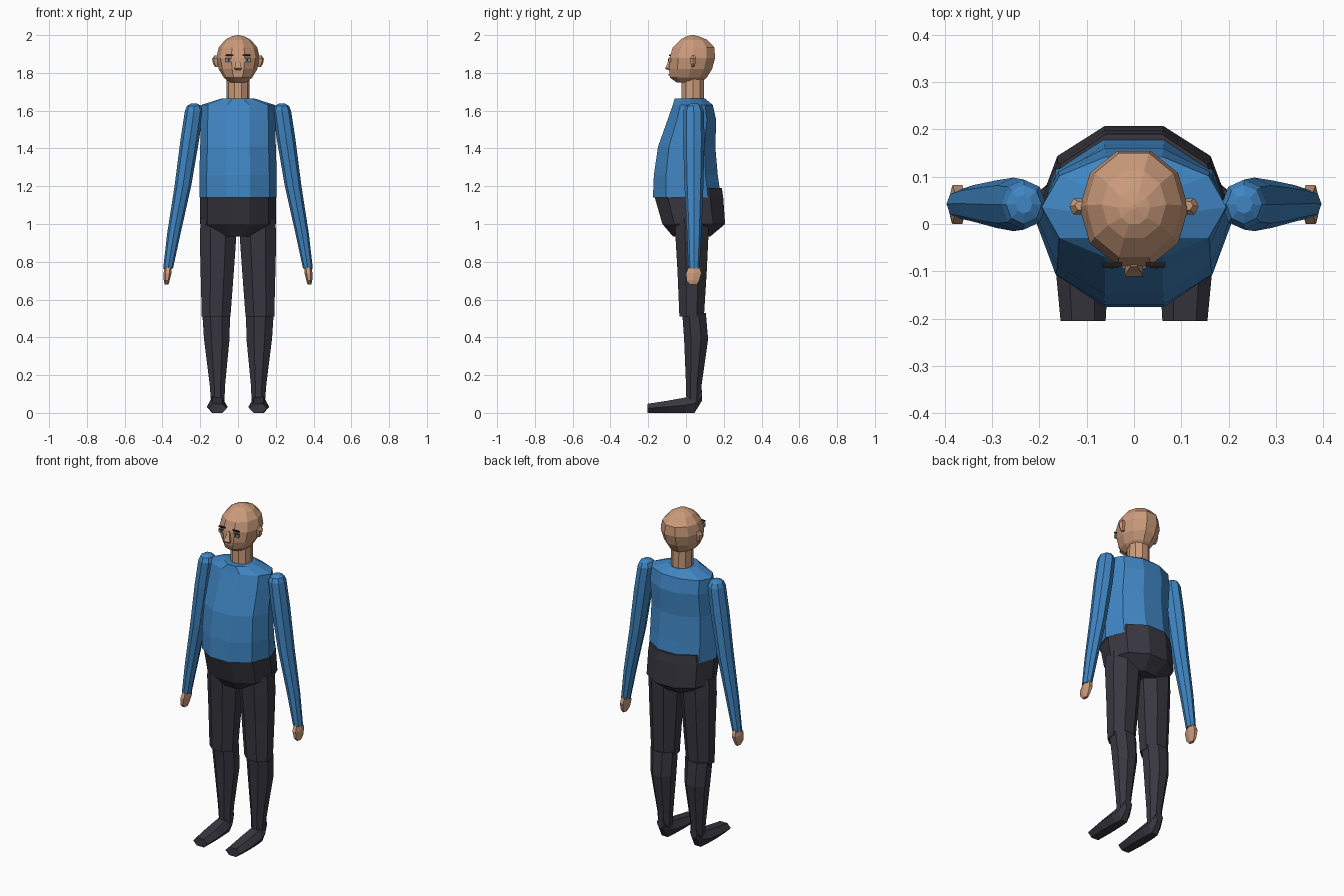
import bpy, bmesh, math


def material(name, rgb):
    m = bpy.data.materials.new(name)
    m.diffuse_color = (*rgb, 1)
    return m


SKIN = material("skin", (0.60, 0.33, 0.20))
SHIRT = material("blue shirt", (0.050, 0.235, 0.54))
PANTS = material("dark trousers", (0.040, 0.038, 0.052))
DARK = material("brow dark", (0.015, 0.012, 0.012))
IRIS = material("eye grey blue", (0.16, 0.24, 0.32))


def finish(bm, name, mat, mirror):
    bmesh.ops.recalc_face_normals(bm, faces=bm.faces)
    me = bpy.data.meshes.new(name)
    bm.to_mesh(me)
    bm.free()
    me.materials.append(mat)
    ob = bpy.data.objects.new(name, me)
    bpy.context.collection.objects.link(ob)
    if mirror:
        ob.modifiers.new("mirror", 'MIRROR')
    return ob


def loft(name, mat, sections, n, axis="z", half=False, mirror=False):
    """Skin n-sided rings. Section: position on axis, x min, x max, other min, other max."""
    angles = [2 * math.pi * (i + 0.5 * half) / n for i in range(n)]
    unit = [(math.cos(a), math.sin(a)) for a in angles]
    mu, mv = max(u for u, v in unit), max(v for u, v in unit)
    bm = bmesh.new()
    rings = []
    for t, x0, x1, b0, b1 in sections:
        ring = []
        for u, v in unit:
            x = (x0 + x1) / 2 + u / mu * (x1 - x0) / 2
            b = (b0 + b1) / 2 + v / mv * (b1 - b0) / 2
            ring.append(bm.verts.new((x, b, t) if axis == "z" else (x, t, b)))
        rings.append(ring)
    for lo, hi in zip(rings, rings[1:]):
        for i in range(n):
            j = (i + 1) % n
            bm.faces.new((lo[i], lo[j], hi[j], hi[i]))
    bm.faces.new(rings[0])
    bm.faces.new(rings[-1])
    return finish(bm, name, mat, mirror)


def plate(name, mat, x0, x1, y0, y1, z0, z1, mirror=True):
    bm = bmesh.new()
    bmesh.ops.create_cube(bm, size=1)
    for v in bm.verts:
        v.co = ((x0 + x1) / 2 + v.co.x * (x1 - x0),
                (y0 + y1) / 2 + v.co.y * (y1 - y0),
                (z0 + z1) / 2 + v.co.z * (z1 - z0))
    return finish(bm, name, mat, mirror)


def sym(rows):
    """Centred rows: z, half width, y front, y back."""
    return [(z, -w, w, a, b) for z, w, a, b in rows]


# Body
loft("shirt_torso", SHIRT, sym([
    (1.14, 0.205, -0.175, 0.185), (1.26, 0.205, -0.17, 0.168),
    (1.41, 0.20, -0.148, 0.155), (1.55, 0.198, -0.098, 0.16),
    (1.63, 0.195, -0.07, 0.142), (1.665, 0.085, -0.06, 0.10)]), 10)
loft("trouser_hips", PANTS, sym([
    (0.935, 0.12, -0.07, 0.13), (1.0, 0.20, -0.125, 0.207),
    (1.14, 0.20, -0.165, 0.197), (1.19, 0.19, -0.14, 0.19)]), 10)

# Neck and head
loft("neck", SKIN, sym([(1.63, 0.062, -0.025, 0.097), (1.80, 0.06, -0.022, 0.095)]), 10)
loft("head", SKIN, sym([
    (1.75, 0.045, -0.05, 0.08), (1.775, 0.075, -0.085, 0.11),
    (1.82, 0.102, -0.09, 0.138), (1.88, 0.115, -0.087, 0.154),
    (1.935, 0.102, -0.07, 0.15), (1.975, 0.068, -0.03, 0.112),
    (1.993, 0.034, 0.0, 0.07), (2.0, 0.006, 0.03, 0.042)]), 10)

# Face and ears
loft("nose", SKIN, sym([
    (1.815, 0.014, -0.10, -0.07), (1.825, 0.019, -0.111, -0.07),
    (1.845, 0.014, -0.10, -0.07), (1.88, 0.007, -0.09, -0.07)]), 4, half=True)
loft("ear", SKIN, [
    (1.83, 0.10, 0.12, 0.03, 0.045), (1.85, 0.10, 0.133, 0.024, 0.05),
    (1.875, 0.10, 0.137, 0.02, 0.054), (1.893, 0.10, 0.125, 0.03, 0.048)], 6, mirror=True)
plate("eye_surround", SKIN, 0.028, 0.066, -0.089, -0.080, 1.858, 1.88)
plate("eye_iris", IRIS, 0.036, 0.060, -0.092, -0.086, 1.861, 1.876)
plate("pupil", DARK, 0.044, 0.052, -0.094, -0.088, 1.864, 1.873)
plate("upper_eyelid", DARK, 0.034, 0.064, -0.093, -0.085, 1.876, 1.880)
plate("eyebrow", DARK, 0.025, 0.066, -0.090, -0.081, 1.889, 1.897)
plate("mouth", SKIN, -0.025, 0.025, -0.093, -0.085, 1.786, 1.794, False)

# Arms and hands
loft("sleeve_arm", SHIRT, [
    (0.765, 0.344, 0.396, 0.012, 0.072), (0.95, 0.304, 0.375, 0.005, 0.082),
    (1.20, 0.248, 0.336, -0.008, 0.092), (1.45, 0.205, 0.304, -0.015, 0.098),
    (1.60, 0.185, 0.281, -0.012, 0.094), (1.625, 0.195, 0.27, 0.0, 0.082),
    (1.637, 0.215, 0.25, 0.022, 0.062)], 8, mirror=True)
loft("hand", SKIN, [
    (0.68, 0.368, 0.388, 0.02, 0.058), (0.70, 0.362, 0.393, 0.003, 0.07),
    (0.74, 0.352, 0.394, 0.0, 0.082), (0.78, 0.350, 0.388, 0.018, 0.068)], 6, mirror=True)

# Legs and feet
loft("thigh", PANTS, [
    (0.51, 0.040, 0.192, -0.035, 0.095), (0.75, 0.022, 0.198, -0.045, 0.11),
    (0.92, 0.010, 0.202, -0.055, 0.118), (1.03, 0.010, 0.198, -0.06, 0.12)],
    8, half=True, mirror=True)
loft("shin", PANTS, [
    (0.06, 0.072, 0.143, 0.002, 0.078), (0.15, 0.068, 0.150, 0.0, 0.083),
    (0.39, 0.045, 0.180, -0.01, 0.117), (0.53, 0.042, 0.189, -0.02, 0.105)],
    8, half=True, mirror=True)
loft("foot", PANTS, [
    (-0.205, 0.060, 0.155, 0.0, 0.048), (-0.10, 0.054, 0.165, 0.0, 0.064),
    (0.0, 0.060, 0.160, 0.0, 0.082), (0.045, 0.068, 0.150, 0.0, 0.10),
    (0.085, 0.085, 0.135, 0.065, 0.122)], 6, axis="y", mirror=True)
